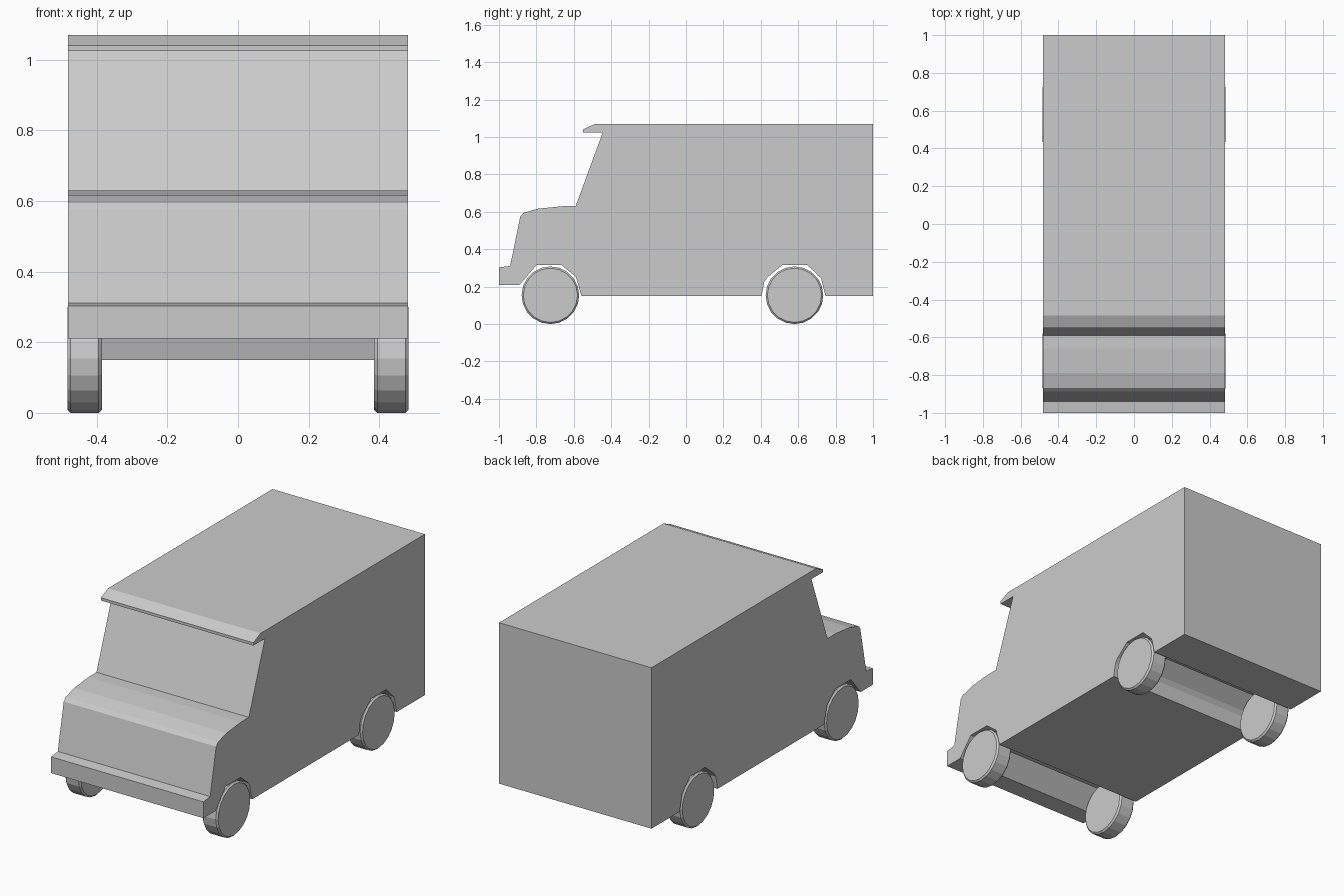
import bpy, bmesh, math
from mathutils import Matrix

if "Cube" in bpy.data.objects:
    bpy.data.objects.remove(bpy.data.objects["Cube"])

HALF_W = 0.482


def finish(bm, name):
    bmesh.ops.recalc_face_normals(bm, faces=bm.faces)
    mesh = bpy.data.meshes.new(name)
    bm.to_mesh(mesh)
    bm.free()
    obj = bpy.data.objects.new(name, mesh)
    bpy.context.collection.objects.link(obj)
    return obj


# Side profile (y, z), swept across the full width
profile = [
    (-1, 0.21), (-1, 0.303), (-0.94, 0.311),                    # bumper
    (-0.886, 0.575), (-0.868, 0.595), (-0.79, 0.617),           # nose
    (-0.66, 0.63), (-0.59, 0.63),                               # bonnet
    (-0.445, 1.025), (-0.55, 1.025), (-0.55, 1.041),            # windscreen, visor
    (-0.485, 1.07), (1, 1.07), (1, 0.15),                       # roof, back
    (0.746, 0.15), (0.722, 0.245), (0.65, 0.315),               # rear arch
    (0.515, 0.315), (0.435, 0.25), (0.418, 0.225), (0.404, 0.15),
    (-0.559, 0.15), (-0.588, 0.252), (-0.665, 0.315),           # front arch
    (-0.80, 0.315), (-0.89, 0.21),
]
bm = bmesh.new()
face = bm.faces.new([bm.verts.new((-HALF_W, y, z)) for y, z in profile])
ext = bmesh.ops.extrude_face_region(bm, geom=[face])
verts = [v for v in ext["geom"] if isinstance(v, bmesh.types.BMVert)]
bmesh.ops.translate(bm, vec=(2 * HALF_W, 0, 0), verts=verts)
finish(bm, "van_body")


# Wheels: cylinders with chamfered rims
def wheel(name, side, y):
    bm = bmesh.new()
    bmesh.ops.create_cone(bm, cap_ends=True, segments=20, radius1=0.154,
                          radius2=0.154, depth=0.098)
    rims = [e for e in bm.edges if abs(e.verts[0].co.z - e.verts[1].co.z) < 1e-4]
    bmesh.ops.bevel(bm, geom=rims, offset=0.009, segments=1, affect='EDGES')
    bm.transform(Matrix.Rotation(math.pi / 2, 4, 'Y'))
    obj = finish(bm, name)
    obj.location = (side * 0.4345, y, 0.154)


for label, y in (("front", -0.725), ("rear", 0.58)):
    for side_name, side in (("left", -1), ("right", 1)):
        wheel(f"{label}_{side_name}_wheel", side, y)
